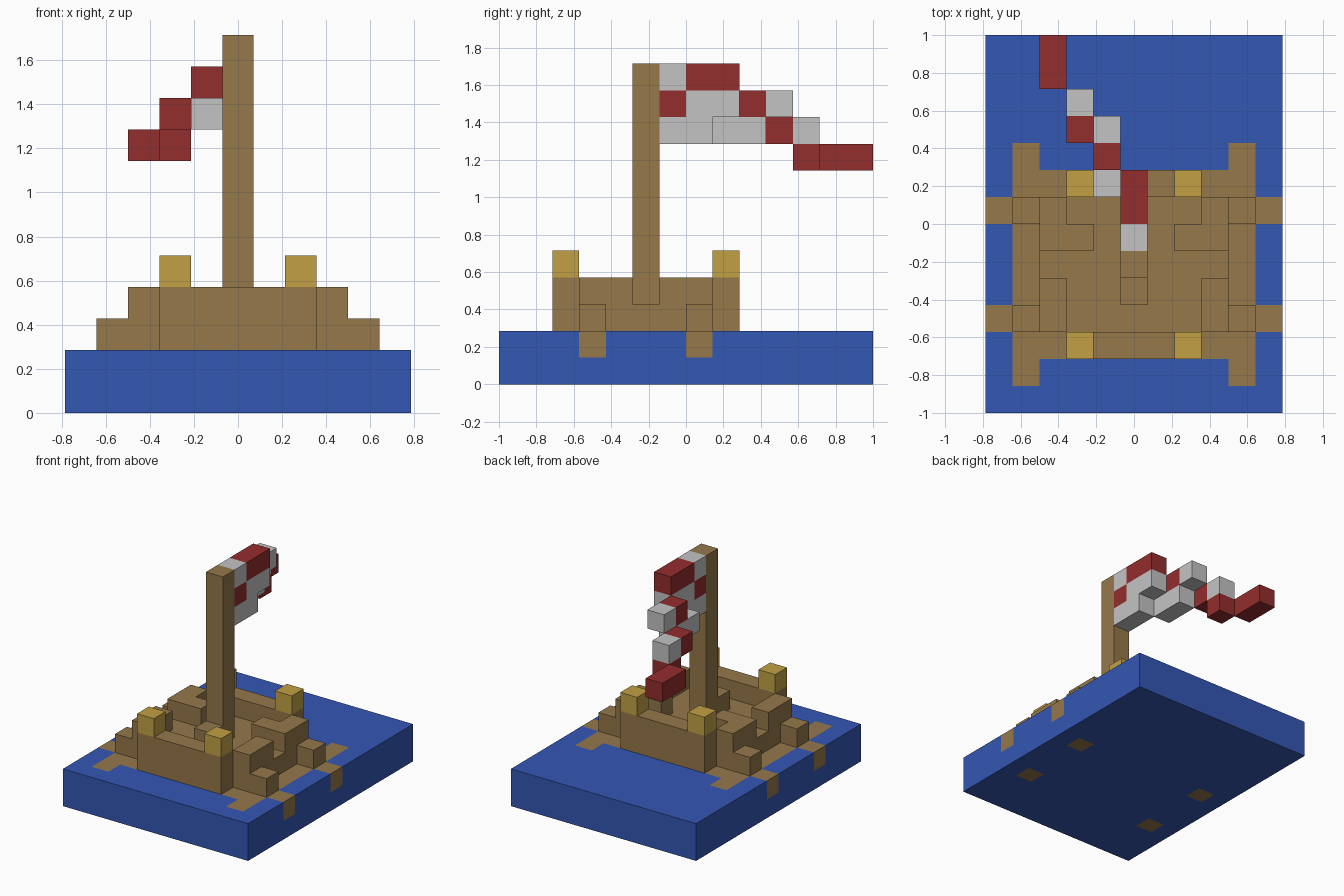
import bpy
import bmesh
from mathutils import Vector

cube = bpy.data.objects.get("Cube")
if cube:
    bpy.data.objects.remove(cube, do_unlink=True)

U = 1 / 7                      # edge of one block
SIZE_X, SIZE_Y = 11, 14        # blocks across and along the water


def linear(c):
    c /= 255
    return c / 12.92 if c <= 0.04045 else ((c + 0.055) / 1.055) ** 2.4


def make_material(name, rgb):
    mat = bpy.data.materials.new(name)
    mat.use_nodes = True
    colour = [linear(c) for c in rgb] + [1.0]
    mat.diffuse_color = colour
    bsdf = mat.node_tree.nodes["Principled BSDF"]
    bsdf.inputs["Base Color"].default_value = colour
    bsdf.inputs["Roughness"].default_value = 0.9
    return mat


MATS = {
    "blue": make_material("water_blue", (52, 87, 180)),
    "brown": make_material("wood_brown", (149, 120, 74)),
    "gold": make_material("post_gold", (194, 160, 69)),
    "red": make_material("flag_red", (148, 45, 45)),
    "white": make_material("flag_white", (196, 196, 196)),
}
blocks = {}                    # cell -> (part, colour); later fills replace earlier


def fill(part, colour, xs, ys, zs, mirror=False):
    """Fill inclusive block ranges, optionally mirrored across x."""
    for i in range(xs[0], xs[1] + 1):
        for j in range(ys[0], ys[1] + 1):
            for k in range(zs[0], zs[1] + 1):
                blocks[i, j, k] = (part, colour)
                if mirror:
                    blocks[SIZE_X - 1 - i, j, k] = (part, colour)


# Water slab
fill("water", "blue", (0, 10), (0, 13), (0, 1))

# Raft floor sunk into the water, with four corner beams
fill("raft_floor", "brown", (1, 9), (2, 8), (1, 1))
for j in (1, 9):
    fill("raft_floor", "brown", (1, 1), (j, j), (1, 1), mirror=True)

# Hull: deck, end walls and side walls with a gap amidships
fill("deck", "brown", (3, 7), (2, 8), (2, 2))
fill("deck", "brown", (2, 8), (3, 7), (2, 2))
for j in (2, 8):
    fill("end_walls", "brown", (3, 7), (j, j), (3, 3))
fill("side_walls", "brown", (2, 2), (3, 4), (3, 3), mirror=True)
fill("side_walls", "brown", (2, 2), (6, 7), (3, 3), mirror=True)
fill("side_walls", "brown", (3, 3), (6, 6), (3, 3), mirror=True)

# Oars stepping down into the water
for j in (3, 7):
    for i, k in ((1, 2), (0, 1), (1, 0)):
        fill("oars", "brown", (i, i), (j, j), (k, k), mirror=True)

# Mast, its foot block and the gold posts
fill("mast", "brown", (5, 5), (5, 5), (3, 11))
fill("mast_foot", "brown", (5, 5), (4, 4), (3, 3))
for j in (2, 8):
    fill("corner_posts", "gold", (3, 3), (j, j), (4, 4), mirror=True)

# Flag trailing backwards, sideways and down: (x, z, first y, colours)
for i, k, j, colours in (
    (5, 11, 6, "WRR"), (5, 10, 6, "RWW"), (5, 9, 6, "WW"),
    (4, 10, 9, "RW"), (4, 9, 8, "WW"),
    (3, 9, 10, "RW"), (3, 8, 11, "R"), (2, 8, 12, "RR"),
):
    for step, c in enumerate(colours):
        y = j + step
        fill("flag", "red" if c == "R" else "white", (i, i), (y, y), (k, k))


def build(part):
    """Make one object from the outer faces of a part's blocks."""
    colours = sorted({c for p, c in blocks.values() if p == part})
    bm = bmesh.new()
    for cell, (p, colour) in blocks.items():
        if p != part:
            continue
        for axis in range(3):
            for side in (0, 1):
                neighbour = list(cell)
                neighbour[axis] += 2 * side - 1
                if tuple(neighbour) in blocks:
                    continue
                a, b = (axis + 1) % 3, (axis + 2) % 3
                ring = [(0, 0), (1, 0), (1, 1), (0, 1)]
                verts = []
                for da, db in (ring if side else ring[::-1]):
                    co = Vector(cell)
                    co[axis] += side
                    co[a] += da
                    co[b] += db
                    co -= Vector((SIZE_X / 2, SIZE_Y / 2, 0))
                    verts.append(bm.verts.new(co * U))
                bm.faces.new(verts).material_index = colours.index(colour)
    bmesh.ops.remove_doubles(bm, verts=bm.verts, dist=U / 100)
    mesh = bpy.data.meshes.new(part)
    bm.to_mesh(mesh)
    bm.free()
    for c in colours:
        mesh.materials.append(MATS[c])
    bpy.context.collection.objects.link(bpy.data.objects.new(part, mesh))


for part in dict.fromkeys(p for p, c in blocks.values()):
    build(part)
